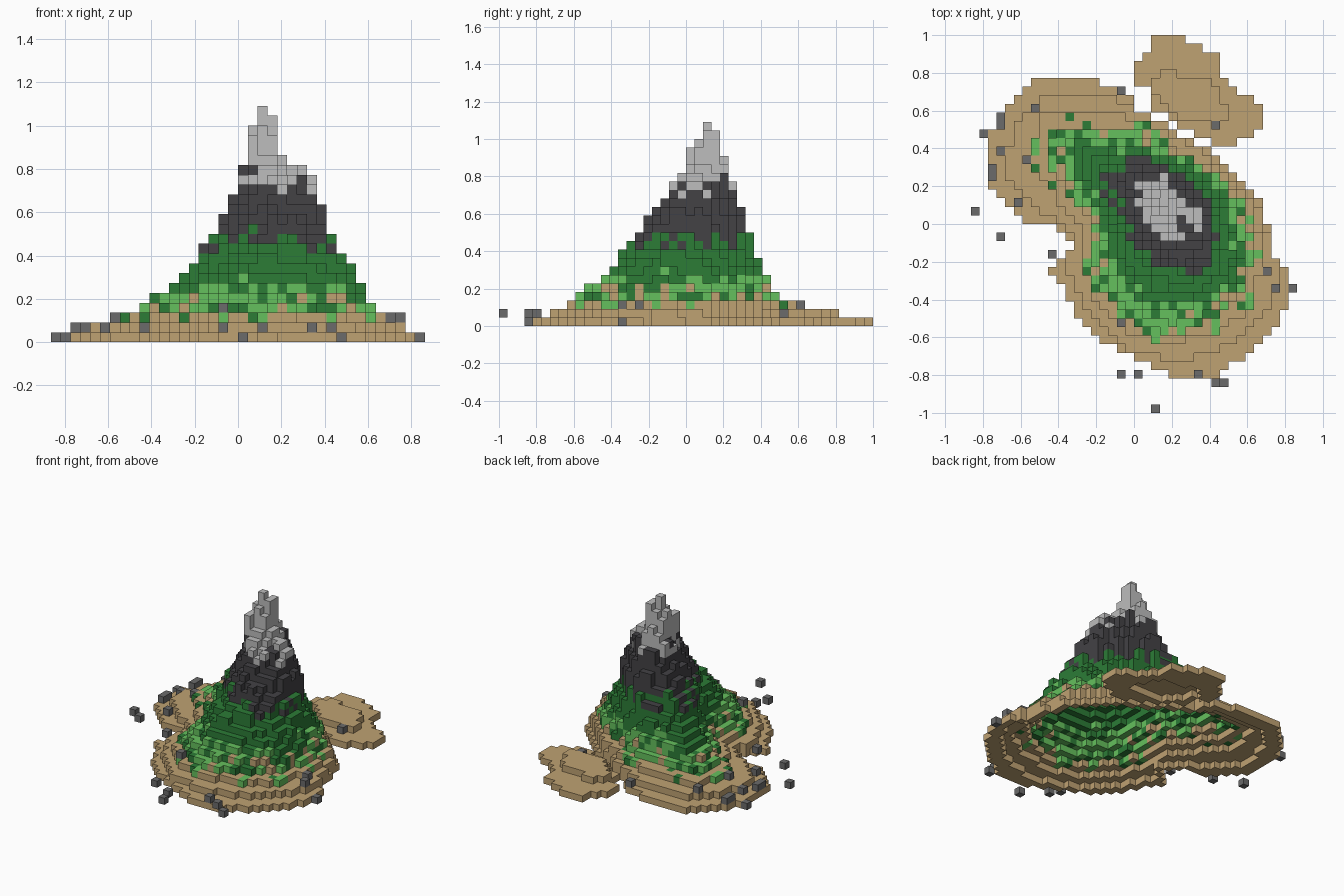
import bpy
import math
import random
from mathutils import Vector

random.seed(7)
if "Cube" in bpy.data.objects:
    bpy.data.objects.remove(bpy.data.objects["Cube"])

VOXEL = 1 / 22
SAND, GRASS, FOREST, STONE, SNOW, ROCK = range(6)


def make_material(name, colour):
    mat = bpy.data.materials.new(name)
    mat.use_nodes = True
    mat.diffuse_color = (*colour, 1)
    mat.node_tree.nodes["Principled BSDF"].inputs["Base Color"].default_value = (*colour, 1)
    return mat


materials = [
    make_material("sand", (.52, .36, .17)),
    make_material("light_grass", (.13, .53, .11)),
    make_material("dark_forest", (.025, .2, .037)),
    make_material("dark_stone", (.056, .054, .06)),
    make_material("pale_summit", (.51, .51, .51)),
    make_material("grey_rock", (.147, .147, .147)),
]

# Height contours of the mountain, in voxel units
shore = [(-10, 17), (-6, 17), (-1, 16), (0, 14), (2, 12), (6, 10), (9, 9), (11, 7),
         (13, 5), (15, 2), (16, -1), (16, -4), (18, -5), (18, -9), (17, -11), (15, -14),
         (12, -16), (9, -18), (5, -18), (1, -16), (-3, -14), (-7, -10), (-8, -7), (-10, -6),
         (-9, -4), (-7, -3), (-8, -1), (-10, 0), (-13, 0), (-15, 3), (-17, 5), (-17, 9),
         (-16, 12), (-13, 16)]
beach = [(-11, 15), (-3, 15), (1, 13), (8, 9), (12, 5), (15, 1), (17, -6), (16, -10),
         (12, -14), (6, -16), (0, -15), (-5, -11), (-7, -7), (-8, -5), (-7, -1), (-10, 1),
         (-12, 2), (-15, 6), (-14, 11)]
dune = [(-11, 13), (-3, 13), (1, 12), (7, 9), (11, 6), (14, 2), (15, -3), (14, -10), (9, -13),
        (4, -14), (0, -13), (-4, -10), (-6, -4), (-6, 0), (-9, 3), (-12, 7)]
meadow = [(-10, 10), (-8, 11), (0, 11), (6, 8), (10, 6), (13, 2), (14, -3), (13, -8), (9, -11),
          (5, -13), (1, -12), (-3, -9), (-5, -4), (-5, 0), (-8, 4), (-10, 7)]
woods = [(-6, 9), (1, 9), (6, 7), (9, 5), (11, 2), (12, -3), (11, -7), (6, -9), (2, -9),
         (-2, -6), (-3, -1), (-4, 3), (-6, 6)]
cliff = [(-3, 7), (2, 8), (6, 6), (9, 3), (10, -1), (9, -5), (6, -7), (2, -6), (0, -3),
         (-2, 0), (-4, 4)]
summit = [(0, 3), (0, 5), (2, 6), (4, 6), (6, 4), (8, 2), (8, -1), (5, -2), (2, -2), (1, 0)]
spire = [(1, 0), (4, 1), (4, 4), (3, 5), (1, 4)]
tip = [(2, 2), (3, 2), (3, 3), (2, 3)]
mountain = [(1, shore), (2, beach), (3, dune), (4, meadow), (7, woods), (10, cliff),
            (16, summit), (20, spire), (24, tip)]

# Contours of the small sandbank behind the mountain
bank_shore = [(3, 22), (6, 22), (6, 21), (8, 21), (8, 20), (10, 20), (10, 18), (11, 16),
              (15, 14), (15, 11), (13, 10), (12, 9), (9, 9), (9, 10), (6, 11), (5, 12),
              (3, 13), (2, 14), (2, 16), (0, 16), (0, 19), (2, 20), (2, 21)]
bank_top = [(2, 16), (3, 18), (5, 18), (6, 17), (9, 17), (10, 15), (11, 14), (11, 12),
            (6, 12), (3, 14)]


def edges(poly):
    return zip(poly, poly[1:] + poly[:1])


def inside(x, y, poly):
    hit = False
    for (ax, ay), (bx, by) in edges(poly):
        if (ay > y) != (by > y) and x < ax + (bx - ax) * (y - ay) / (by - ay):
            hit = not hit
    return hit


def distance(x, y, poly):
    best = math.inf
    p = Vector((x, y))
    for a, b in edges(poly):
        a, b = Vector(a), Vector(b)
        t = max(0, min(1, (p - a).dot(b - a) / (b - a).length_squared))
        best = min(best, (a.lerp(b, t) - p).length)
    return best


def height(x, y, contours):
    """Interpolate between the contour around a point and the next one up."""
    level = -1
    for i, (_, poly) in enumerate(contours):
        if inside(x, y, poly):
            level = i
    if level < 0:
        return 0
    low, poly = contours[level]
    if level + 1 == len(contours):
        return low
    high, upper = contours[level + 1]
    d = distance(x, y, poly)
    h = low + (high - low) * d / (d + distance(x, y, upper))
    if low >= 7:
        h += random.uniform(-.6, .8)
    return max(low, min(high - 1, int(h)))


def height_map(contours):
    cells = {}
    for i in range(-19, 19):
        for j in range(-22, 22):
            h = height(i + .5, j + .5, contours)
            if h:
                cells[i, j] = h
    return cells


def voxel_colour(k):
    """Bands of colour by altitude with ragged borders."""
    if k < 2:
        return SAND
    if k < 3:
        return random.choices((SAND, GRASS, FOREST), (8, 1, 1))[0]
    if k < 5:
        return random.choices((SAND, GRASS, FOREST), (2, 5, 3))[0]
    if k < 7:
        return random.choices((GRASS, FOREST), (4, 6) if k < 6 else (1, 9))[0]
    t = k + random.uniform(-1.5, 1.5)
    return FOREST if t < 10 else STONE if t < 15.8 else SNOW


def shell(cells):
    """Keep only the voxels that show on the surface of a height map."""
    voxels = {}
    for (i, j), h in cells.items():
        around = [cells.get(c, 0) for c in ((i + 1, j), (i - 1, j), (i, j + 1), (i, j - 1))]
        for k in range(min(h - 1, *around), h):
            voxels[i, j, k] = voxel_colour(k)
    return voxels


def build_voxels(name, voxels):
    """Mesh of the faces that are not shared by two voxels."""
    index, faces, slots = {}, [], []
    for cell, colour in voxels.items():
        for axis in range(3):
            u, v = (axis + 1) % 3, (axis + 2) % 3
            for side in (0, 1):
                neighbour = list(cell)
                neighbour[axis] += 2 * side - 1
                if tuple(neighbour) in voxels:
                    continue
                face = []
                for du, dv in ((0, 0), (1, 0), (1, 1), (0, 1)):
                    corner = list(cell)
                    corner[axis] += side
                    corner[u] += du
                    corner[v] += dv
                    face.append(index.setdefault(tuple(corner), len(index)))
                faces.append(face if side else face[::-1])
                slots.append(colour)
    mesh = bpy.data.meshes.new(name)
    mesh.from_pydata([Vector(c) * VOXEL for c in index], [], faces)
    for mat in materials:
        mesh.materials.append(mat)
    mesh.polygons.foreach_set("material_index", slots)
    mesh.update()
    obj = bpy.data.objects.new(name, mesh)
    bpy.context.collection.objects.link(obj)


# Mountain island and sandbank
island = height_map(mountain)
island[3, 2] = island[3, 3] = 23
build_voxels("mountain_island", shell(island))
bank = {c: h for c, h in height_map([(1, bank_shore), (2, bank_top)]).items() if c not in island}
build_voxels("sandbank", shell(bank))

# Loose rocks on the beach and around the shore
rock_cells = [(-16, 12), (-16, 11), (-18, 10), (-12, 13), (-2, 15), (-16, 8), (-17, 6), (-17, 5),
              (-13, 7), (-19, 1), (-16, -2), (-14, 2), (-10, -4), (15, -6), (16, -8), (18, -8),
              (-2, -12), (-2, -18), (0, -18), (7, -18), (9, -19), (10, -19), (2, -22), (9, 11)]
rocks = {}
for i, j in rock_cells:
    ground = max(island.get((i, j), 0), bank.get((i, j), 0))
    sunk = i in (-19, -18, 0, 10, 18)
    rocks[i, j, ground if ground or sunk else 1] = ROCK
build_voxels("shore_rocks", rocks)
